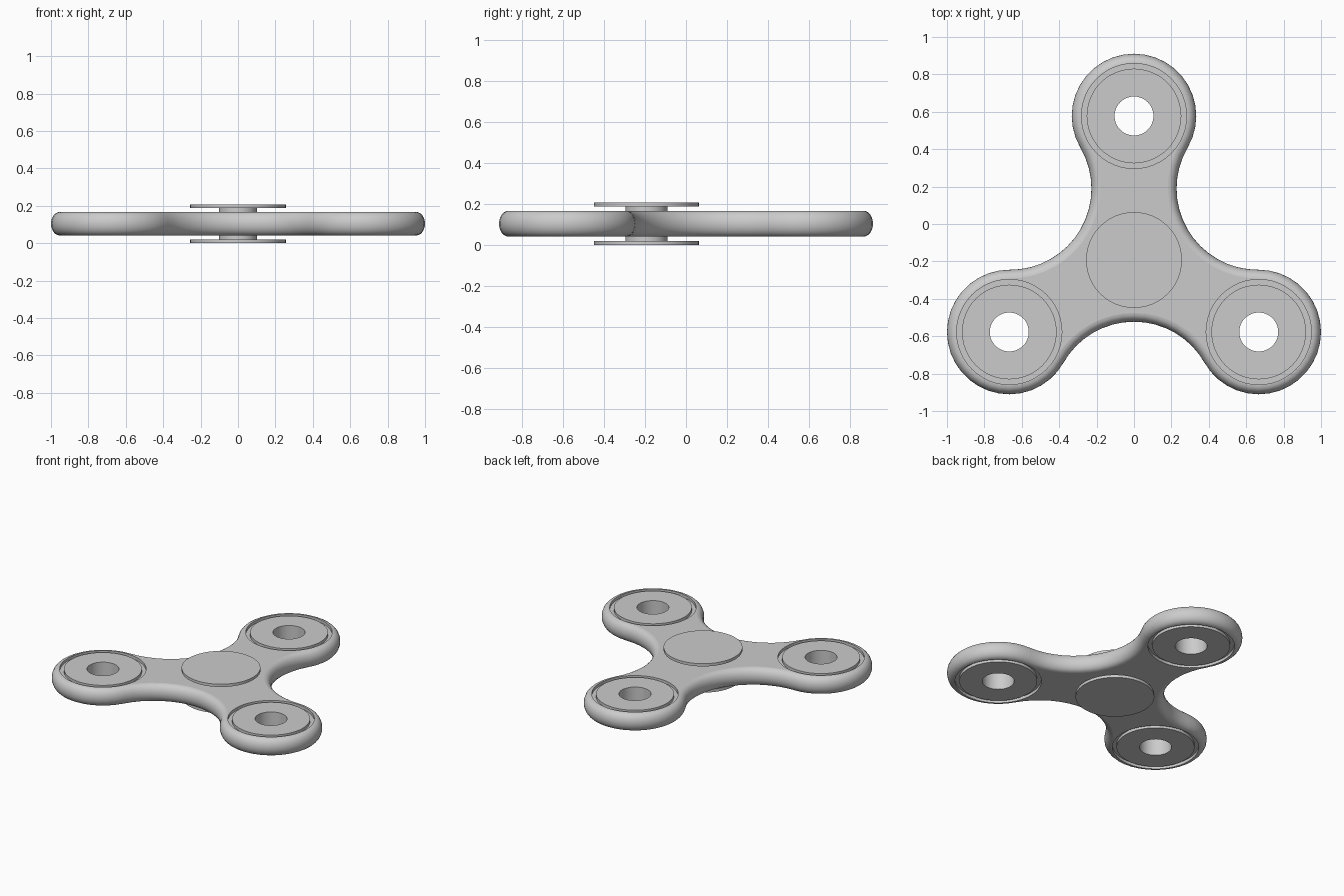
import bpy, bmesh
from math import sin, cos, pi, radians, atan2, degrees

if "Cube" in bpy.data.objects:
    bpy.data.objects.remove(bpy.data.objects["Cube"])

HUB_Y = -0.1925
ARM, LOBE_R = 0.77, 0.333          # hub-to-lobe distance, lobe radius
NECK_R, NECK_D = 0.434, 0.764      # concave arc between lobes: radius, distance
Z0, Z1 = 0.041, 0.167              # body underside and top
SEAT_R, SEGS = 0.281, 48


def finish(name, bm):
    bmesh.ops.recalc_face_normals(bm, faces=bm.faces[:])
    me = bpy.data.meshes.new(name)
    bm.to_mesh(me)
    bm.free()
    ob = bpy.data.objects.new(name, me)
    bpy.context.collection.objects.link(ob)
    return ob


def bridge(bm, a, b):
    n = len(a)
    return [bm.faces.new((a[i], a[(i + 1) % n], b[(i + 1) % n], b[i])) for i in range(n)]


def outline(inset):
    """Three lobes joined by tangent concave arcs, inset evenly."""
    cx, cy = NECK_D * cos(pi / 6), NECK_D * sin(pi / 6)
    a = atan2(cy - ARM, cx)                     # from lobe centre to arc centre
    pts = []
    for k in range(3):
        rot = k * 2 * pi / 3
        arm = []
        n = 24                                  # lobe, right side round to left
        for i in range(n + 1):
            t = a + (pi - 2 * a) * i / n
            r = LOBE_R - inset
            arm.append((r * cos(t), ARM + r * sin(t)))
        n = 16                                  # concave arc on the left
        t0, t1 = -a, -a - 2 * (pi / 3 - a - pi / 6 + 0) 
        mid = -pi / 6                           # arc is symmetric about this direction
        half = t0 - mid
        for i in range(1, n):
            t = mid + half * (1 - 2 * i / n)
            r = NECK_R + inset
            arm.append((-cx + r * cos(t), cy + r * sin(t)))
        pts += [(x * cos(rot) - y * sin(rot), x * sin(rot) + y * cos(rot) + HUB_Y) for x, y in arm]
    return pts


def lobe_centres():
    for k in range(3):
        t = pi / 2 + k * 2 * pi / 3
        yield ARM * cos(t), ARM * sin(t) + HUB_Y


def lathe(name, profile, x, y):
    """Closed profile of (radius, z) turned about a vertical axis."""
    bm = bmesh.new()
    rings = [[bm.verts.new((x + r * cos(2 * pi * i / SEGS), y + r * sin(2 * pi * i / SEGS), z))
              for i in range(SEGS)] for r, z in profile]
    for j in range(len(rings)):
        bridge(bm, rings[j], rings[(j + 1) % len(rings)])
    ob = finish(name, bm)
    smooth(ob)
    return ob


def smooth(ob):
    bpy.ops.object.select_all(action='DESELECT')
    ob.select_set(True)
    bpy.context.view_layer.objects.active = ob
    bpy.ops.object.shade_smooth_by_angle(angle=radians(30))


# Three-armed body with rounded rim and three round seats
bm = bmesh.new()
half, mid, steps = (Z1 - Z0) / 2, (Z0 + Z1) / 2, 12
rings = []
for j in range(steps + 1):
    t = -pi / 2 + pi * j / steps
    rings.append([bm.verts.new((x, y, mid + half * sin(t))) for x, y in outline(0.047 * (1 - cos(t)))])
rim = []
for a, b in zip(rings, rings[1:]):
    rim += bridge(bm, a, b)
loops = {Z0: [rings[0]], Z1: [rings[-1]]}
for x, y in lobe_centres():
    pair = []
    for z in (Z0, Z1):
        c = [bm.verts.new((x + SEAT_R * cos(2 * pi * i / SEGS), y + SEAT_R * sin(2 * pi * i / SEGS), z))
             for i in range(SEGS)]
        loops[z].append(c)
        pair.append(c)
    bridge(bm, *pair)
for z in loops:
    edges = []
    for lp in loops[z]:
        for i in range(len(lp)):
            pair = (lp[i], lp[(i + 1) % len(lp)])
            edges.append(bm.edges.get(pair) or bm.edges.new(pair))
    bmesh.ops.triangle_fill(bm, edges=edges, use_beauty=True, normal=(0, 0, 1))
for f in rim:
    f.smooth = True
finish("body", bm)

# Ring weights with a shallow groove round the edge
D, G, H = 0.02, 0.253, 0.104
for n, (x, y) in enumerate(lobe_centres()):
    lathe(f"weight_{n + 1}", [(H, Z0), (G, Z0), (G, Z0 + D), (SEAT_R, Z0 + D),
                              (SEAT_R, Z1 - D), (G, Z1 - D), (G, Z1), (H, Z1)], x, y)

# Axle and finger caps at the hub
for name, r, z0, z1 in (("axle", 0.102, 0.015, 0.193),
                        ("lower_cap", 0.256, 0.0, 0.02),
                        ("upper_cap", 0.256, 0.188, 0.208)):
    bpy.ops.mesh.primitive_cylinder_add(vertices=SEGS, radius=r, depth=z1 - z0,
                                        location=(0, HUB_Y, (z0 + z1) / 2))
    bpy.context.object.name = name
    smooth(bpy.context.object)
